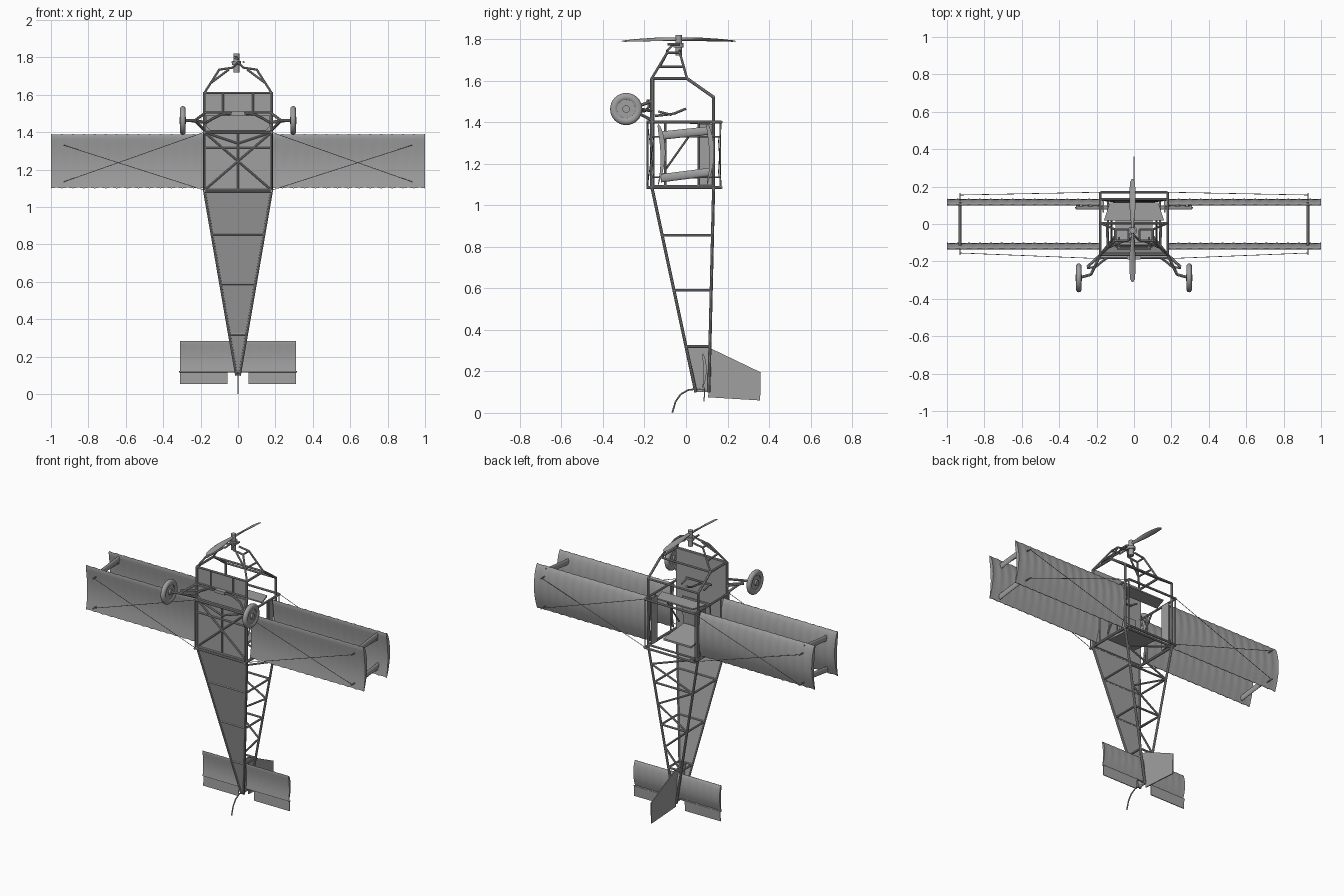
import bpy, bmesh, math
from mathutils import Vector, Matrix

cube = bpy.data.objects.get("Cube")
if cube:
    bpy.data.objects.remove(cube, do_unlink=True)

GREY = bpy.data.materials.new("plain_grey")
GREY.use_nodes = True
COL = (0.35, 0.35, 0.35, 1)
GREY.diffuse_color = COL
GREY.node_tree.nodes["Principled BSDF"].inputs["Base Color"].default_value = COL


def finish(name, bm, smooth=True):
    bmesh.ops.recalc_face_normals(bm, faces=bm.faces)
    me = bpy.data.meshes.new(name)
    bm.to_mesh(me)
    bm.free()
    me.materials.append(GREY)
    ob = bpy.data.objects.new(name, me)
    bpy.context.scene.collection.objects.link(ob)
    if smooth:
        bpy.ops.object.select_all(action='DESELECT')
        ob.select_set(True)
        bpy.context.view_layer.objects.active = ob
        bpy.ops.object.shade_smooth_by_angle(angle=math.radians(40))
    return ob


def rod(bm, a, b, r, sides=8):
    a, b = Vector(a), Vector(b)
    d = b - a
    m = Matrix.Translation((a + b) / 2) @ d.to_track_quat('Z', 'Y').to_matrix().to_4x4()
    bmesh.ops.create_cone(bm, cap_ends=True, segments=sides, radius1=r, radius2=r,
                          depth=d.length, matrix=m)


def rods(name, pairs, r, sides=8):
    bm = bmesh.new()
    for a, b in pairs:
        rod(bm, a, b, r, sides)
    return finish(name, bm)


def both(pairs):
    """Pairs plus their mirror images across x = 0."""
    flip = lambda p: (-p[0], p[1], p[2])
    return pairs + [(flip(a), flip(b)) for a, b in pairs]


def path(pts):
    return list(zip(pts[:-1], pts[1:]))


def loft(name, rings):
    bm = bmesh.new()
    vs = [[bm.verts.new(p) for p in ring] for ring in rings]
    n = len(vs[0])
    for r0, r1 in zip(vs[:-1], vs[1:]):
        for i in range(n):
            j = (i + 1) % n
            bm.faces.new((r0[i], r0[j], r1[j], r1[i]))
    bm.faces.new(vs[0])
    bm.faces.new(vs[-1])
    return finish(name, bm)


def plate(name, poly, axis, thick):
    """Extrude a polygon by thick, centred along the axis vector."""
    bm = bmesh.new()
    off = Vector(axis).normalized() * thick
    f = bm.faces.new([bm.verts.new(Vector(p) - off / 2) for p in poly])
    g = bmesh.ops.extrude_face_region(bm, geom=[f])
    bmesh.ops.translate(bm, vec=off, verts=[v for v in g["geom"] if isinstance(v, bmesh.types.BMVert)])
    return finish(name, bm, False)


def wing(name, x0, x1, y, z_lead, z_trail, camber, thick, bays, sag):
    """Cambered fabric surface whose skin dips between the ribs."""
    steps = 4
    T = [0, .03, .1, .2, .35, .5, .65, .8, 1]
    rings = []
    for k in range(bays * steps + 1):
        x = x0 + (x1 - x0) * k / (bays * steps)
        s = math.sin(math.pi * (k % steps) / steps)
        top, low = [], []
        for t in T:
            mid = camber * 4 * t * (1 - t)
            half = thick * 1.3 * math.sqrt(t) * (1 - t) + 0.0015
            dip = sag * s * math.sin(math.pi * min(1, t * 1.2 + .1)) if t < .75 else 0
            z = z_lead + (z_trail + sag * s - z_lead) * t - (sag * .6 * s * (1 - t))
            top.append((x, y + mid + half - dip, z))
            low.append((x, y + mid - half + dip * .4, z))
        rings.append(top + low[::-1])
    return loft(name, rings)


# Main wings, tailplane and elevators
for side, s in (("left", 1), ("right", -1)):
    for level, y in (("lower", -0.133), ("upper", 0.102)):
        wing(f"{level}_wing_{side}", s * .18, s * 1.0, y, 1.39, 1.10, 0.022, 0.022, 14, 0.004)
    plate(f"elevator_{side}", [(s * .055, .09, .12), (s * .31, .09, .12),
                               (s * .31, .087, .055), (s * .055, .087, .055)], (0, 1, 0), .005)
wing("tailplane", -.31, .31, .08, .285, .12, .012, .012, 12, .002)
rods("elevator_hinge", [((-.315, .087, .12), (.315, .087, .12))], .004)

# Interplane struts with a streamlined section
for s, side in ((1, "left"), (-1, "right")):
    for n, z0, z1 in (("front", 1.335, 1.36), ("rear", 1.13, 1.16)):
        rings = []
        for y, z in ((-.12, z0), (.115, z1)):
            rings.append([(s * .93 + .008 * math.cos(a), y, z + .02 * math.sin(a))
                          for a in (math.tau * i / 12 for i in range(12))])
        loft(f"wing_strut_{n}_{side}", rings)

# Bracing wires outside both wings, with anchor pins
wires, pins = [], []
for yo, yi in ((-.155, -.185), (.155, .17)):
    wires += [((.93, yo, 1.33), (.18, yi, 1.09)), ((.93, yo, 1.135), (.18, yi, 1.40))]
for z in (1.33, 1.135):
    pins.append(((.93, -.165, z), (.93, .165, z)))
rods("bracing_wires", both(wires), .0018, 5)
rods("wire_pins", both(pins), .004, 6)

# Fuselage frame
W, B, T = .18, -.165, .133


def section(z):
    """Half width, belly y and back y of the tapering tail at height z."""
    k = (z - .10) / (1.09 - .10)
    return .008 + (W - .008) * k, .047 + (B - .047) * k, .11 + (T - .11) * k


w0, b0, t0 = section(.10)
rods("longerons", both(path([(w0, b0, .10), (W, B, 1.09), (W, B, 1.61), (W, .005, 1.61),
                             (W, T, 1.52), (W, T, 1.09), (w0, t0, .10)])), .0075)
levels = [1.09, .855, .59, .32]
cross, zig = [], []
for z in levels:
    w, b, t = section(z)
    cross += both([((w, b, z), (w, t, z))]) + [((-w, t, z), (w, t, z)), ((-w, b, z), (w, b, z))]
cross += [((-W, B, 1.61), (W, B, 1.61)), ((-W, .005, 1.61), (W, .005, 1.61)),
          ((-W, T, 1.52), (W, T, 1.52)), ((-W, B, 1.40), (W, B, 1.40))]
rods("cross_members", cross, .0065)
zl = [1.09, .97, .855, .72, .59, .45, .32]
for i, (za, zb) in enumerate(zip(zl[:-1], zl[1:])):
    wa, _, ta = section(za)
    wb, _, tb = section(zb)
    s = 1 if i % 2 else -1
    zig.append(((s * wa, ta, za), (-s * wb, tb, zb)))
rods("back_truss", zig, .006)

# Wing carry-through posts and outer bars
posts = both([((W, -.19, z), (W, .17, z)) for z in (1.40, 1.085)])
for z in (1.40, 1.085):
    posts += [((-W, .17, z), (W, .17, z)), ((-W, -.18, z), (W, -.18, z))]
rods("wing_posts", posts, .007)
rods("wing_root_bars", both([((W, y, 1.085), (W, y, 1.40)) for y in (-.185, .165)]), .004)

# Belly skin and its bracing
plate("belly_panel", [(-W, B + .01, 1.09), (W, B + .01, 1.09), (W, B + .01, 1.61), (-W, B + .01, 1.61)], (0, 1, 0), .005)
plate("tail_belly_panel", [(-W, B, 1.09), (W, B, 1.09), (w0, b0, .10), (-w0, b0, .10)], (0, 1, 0), .005)
rods("belly_bracing", both([((W, B, 1.09), (0, B, 1.245)), ((0, B, 1.245), (W, B, 1.40)),
                            ((W, B, 1.40), (0, B, 1.34))])
     + [((0, B, 1.09), (0, B, 1.40)), ((-W, B, 1.315), (W, B, 1.315))], .0055)
plate("belly_hatch", [(-.15, B, 1.41), (.15, B, 1.41), (.17, B, 1.43), (.17, B, 1.49),
                      (-.17, B, 1.49), (-.17, B, 1.43)], (0, 1, 0), .008)
rods("belly_ribs", both([((.08, B, 1.505), (.08, B, 1.61))]) + [((-W, B, 1.505), (W, B, 1.505))], .005)

# Cockpit: seat, dashboard, pads, control stick and pedals
plate("seat_base", [(-.1, -.12, 1.16), (.1, -.12, 1.16), (.1, -.105, 1.34), (-.1, -.105, 1.34)], (0, 1, 0), .012)
plate("seat_back", [(-.1, -.12, 1.15), (.1, -.12, 1.15), (.1, .09, 1.13), (-.1, .09, 1.13)], (0, 0, 1), .012)
plate("dashboard", [(-.16, .02, 1.395), (.16, .02, 1.395), (.13, .115, 1.395), (-.13, .115, 1.395)], (0, 0, 1), .008)
for s, side in ((1, "left"), (-1, "right")):
    plate(f"side_pad_{side}", [(s * .165, .062, 1.09), (s * .165, .125, 1.09),
                               (s * .165, .125, 1.39), (s * .165, .062, 1.39)], (1, 0, 0), .008)
rods("cockpit_braces", both([((.12, .02, 1.34), (.12, -.10, 1.17)), ((W, .06, 1.09), (W, .06, 1.40)),
                             ((W, -.10, 1.09), (W, -.10, 1.40))]), .005)
rods("control_stick", path([(0, -.15, 1.43), (0, -.06, 1.44), (0, 0, 1.465)]), .006)
rods("pedals", [((-.09, -.13, 1.45), (.09, -.13, 1.45))] + both([((.08, -.13, 1.45), (.08, -.07, 1.435))]), .006)

# Engine mount
C = (0, -.06, 1.775)
rods("engine_mount", both([((W, B, 1.61), (.10, -.09, 1.735)), ((W, .005, 1.61), (.10, -.03, 1.735)),
                           ((.10, -.09, 1.735), (.10, -.03, 1.735)), ((.10, -.09, 1.735), (.03, -.09, 1.745)),
                           ((.10, -.03, 1.735), (.03, -.03, 1.745)), ((.03, -.09, 1.745), C),
                           ((.14, -.127, 1.667), (.05, -.09, 1.735)), ((.14, -.127, 1.667), (.145, -.01, 1.667)),
                           ((.03, -.09, 1.775), (.03, -.03, 1.775))]), .006)

# Propeller: hub and one twisted blade on each side
P = Vector((-.008, -.035, 1.80))
rods("propeller_hub", [(P - Vector((0, 0, .08)), P + Vector((0, 0, .02)))], .016, 16)
rods("propeller_collar", [(P - Vector((0, 0, .04)), P - Vector((0, 0, .02)))], .024, 16)
for s, side in ((1, "back"), (-1, "front")):
    rings = []
    for r, hw, th, tw in ((0, .008, .008, 50), (.05, .011, .006, 40), (.12, .017, .004, 26),
                          (.20, .018, .003, 18), (.26, .013, .002, 14), (.275, .004, .001, 12)):
        c, n = math.cos(math.radians(tw * s)), math.sin(math.radians(tw * s))
        ring = []
        for a in (math.tau * i / 12 for i in range(12)):
            u, v = hw * math.cos(a), th * math.sin(a)
            ring.append(P + Vector((u * c - v * n, s * r, u * n + v * c - .14 * r * r)))
        rings.append(ring)
    loft(f"propeller_blade_{side}", rings)

# Landing gear
for s, side in ((1, "left"), (-1, "right")):
    hub = Vector((s * .295, -.288, 1.463))
    bm = bmesh.new()
    prof = [(.045, -.010), (.052, -.015), (.066, -.015), (.075, -.008), (.0775, 0),
            (.075, .008), (.066, .015), (.052, .015), (.045, .010)]
    rings = [[bm.verts.new(hub + Vector((x, r * math.cos(a), r * math.sin(a)))) for r, x in prof]
             for a in (math.tau * i / 32 for i in range(32))]
    for i in range(32):
        for j in range(len(prof)):
            k = (j + 1) % len(prof)
            bm.faces.new((rings[i][j], rings[i][k], rings[(i + 1) % 32][k], rings[(i + 1) % 32][j]))
    finish(f"tyre_{side}", bm)
    X = Vector((1, 0, 0))
    rods(f"wheel_disc_{side}", [(hub - X * .007, hub + X * .007)], .047, 32)
    rods(f"wheel_hub_{side}", [(hub - X * .018, hub + X * .018)], .018, 16)
axle = (.23, -.27, 1.463)
rods("gear_legs", both([((W, B, 1.50), axle), ((W, B, 1.41), axle), (axle, (.295, -.288, 1.463)),
                        ((W, B, 1.455), (.25, -.23, 1.463))]), .0075)
rods("gear_spring", both(path([(.25, -.235, 1.46), (.205, -.23, 1.452), (.17, -.20, 1.452), (.14, -.18, 1.47),
                               (.09, -.18, 1.495), (.04, -.18, 1.50), (0, -.18, 1.50)])), .006)
plate("spring_clamp", [(-.035, -.18, 1.49), (.035, -.18, 1.49), (.035, -.18, 1.51), (-.035, -.18, 1.51)], (0, 1, 0), .02)

# Fin, rudder and tail skid
plate("fin", [(0, .0, .32), (0, .11, .315), (0, .11, .10), (0, .047, .10)], (1, 0, 0), .005)
plate("rudder", [(0, .11, .315), (0, .36, .195), (0, .357, .06), (0, .107, .075)], (1, 0, 0), .006)
rods("tail_skid", path([(0, .10, .11), (0, .05, .115), (0, .01, .11), (0, -.025, .09),
                        (0, -.05, .055), (0, -.066, .001)]), .004)
